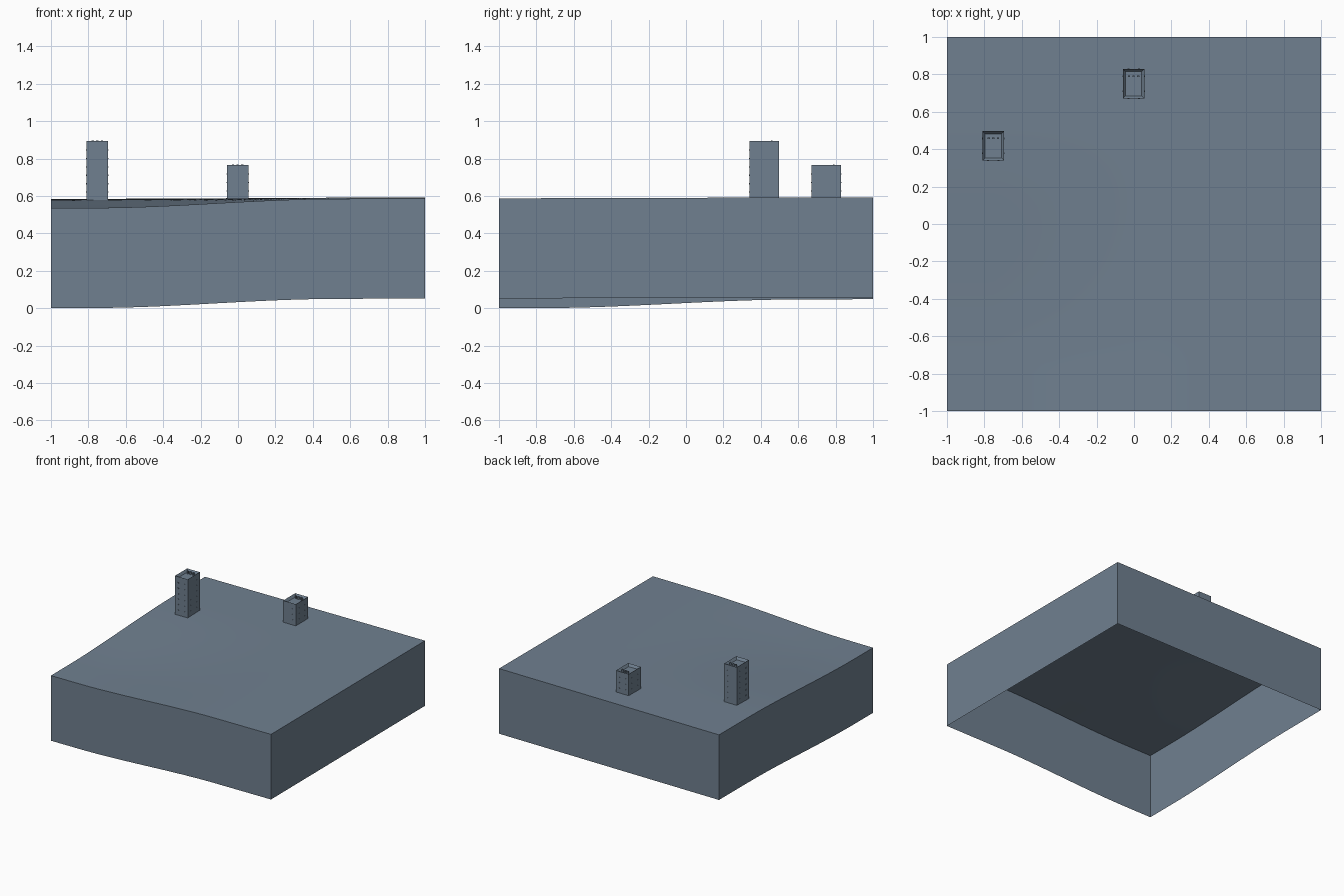
import bpy
import bmesh
from mathutils import Matrix, Vector

cube = bpy.data.objects.get("Cube")
if cube:
    bpy.data.objects.remove(cube, do_unlink=True)

slate = bpy.data.materials.new("slate grey")
slate.use_nodes = True
slate.diffuse_color = (0.162, 0.216, 0.279, 1)
slate.node_tree.nodes["Principled BSDF"].inputs["Base Color"].default_value = slate.diffuse_color

DEPTH = 0.535
GRID = 40


def smoothstep(a, b, t):
    t = min(max((t - a) / (b - a), 0), 1)
    return t * t * (3 - 2 * t)


def ground(x, y):
    """Gentle plateau with a low corner at the front right."""
    dip = (1 - smoothstep(-0.75, 0.5, x)) * (1 - smoothstep(-0.75, 0.6, y))
    return 0.585 + 0.005 * x + 0.003 * y - 0.042 * dip


def finish(bm, name):
    mesh = bpy.data.meshes.new(name)
    bm.to_mesh(mesh)
    bm.free()
    mesh.materials.append(slate)
    obj = bpy.data.objects.new(name, mesh)
    bpy.context.collection.objects.link(obj)
    return obj


def add_box(bm, center, size):
    matrix = Matrix.Translation(center) @ Matrix.Diagonal((*size, 1))
    return bmesh.ops.create_cube(bm, size=1, matrix=matrix)["verts"]


# Rolling terrain with an open-bottomed skirt of constant depth
bm = bmesh.new()
bmesh.ops.create_grid(bm, x_segments=GRID, y_segments=GRID, size=1)
for v in bm.verts:
    v.co.z = ground(v.co.x, v.co.y)
for f in bm.faces:
    f.smooth = True
rim = [e for e in bm.edges if e.is_boundary]
skirt = bmesh.ops.extrude_edge_only(bm, edges=rim)["geom"]
low = [g for g in skirt if isinstance(g, bmesh.types.BMVert)]
bmesh.ops.translate(bm, verts=low, vec=(0, 0, -DEPTH))
bmesh.ops.recalc_face_normals(bm, faces=bm.faces)
for e in rim:
    e.smooth = False
for e in bm.edges:
    if len(e.link_faces) == 2 and e.calc_face_angle(0) > 0.6:
        e.smooth = False
finish(bm, "terrain_block")


# Towers with a sunken roof, rooftop vents and tiny window sills
def tower(name, x, y, top):
    w, d = 0.115, 0.157
    base = ground(x, y) - 0.01
    bm = bmesh.new()
    add_box(bm, (x, y, (base + top) / 2), (w, d, top - base))
    roof = max(bm.faces, key=lambda f: f.calc_center_median().z)
    bmesh.ops.inset_region(bm, faces=[roof], thickness=0.02)
    bmesh.ops.translate(bm, verts=roof.verts, vec=(0, 0, -0.02))
    finish(bm, name)

    bm = bmesh.new()
    for i in (-1, 0, 1):
        add_box(bm, (x + i * 0.025, y + 0.04, top - 0.009), (0.012, 0.008, 0.022))
    finish(bm, name + "_vents")

    bm = bmesh.new()
    z = base + 0.05
    while z < top - 0.02:
        for side in (-1, 1):
            for col in (-1, 1):
                add_box(bm, (x + col * 0.028, y + side * d / 2, z), (0.01, 0.004, 0.006))
                add_box(bm, (x + side * w / 2, y + col * 0.04, z), (0.004, 0.01, 0.006))
        z += 0.045
    finish(bm, name + "_sills")


tower("tall_tower", -0.752, 0.418, 0.895)
tower("short_tower", -0.002, 0.75, 0.765)
